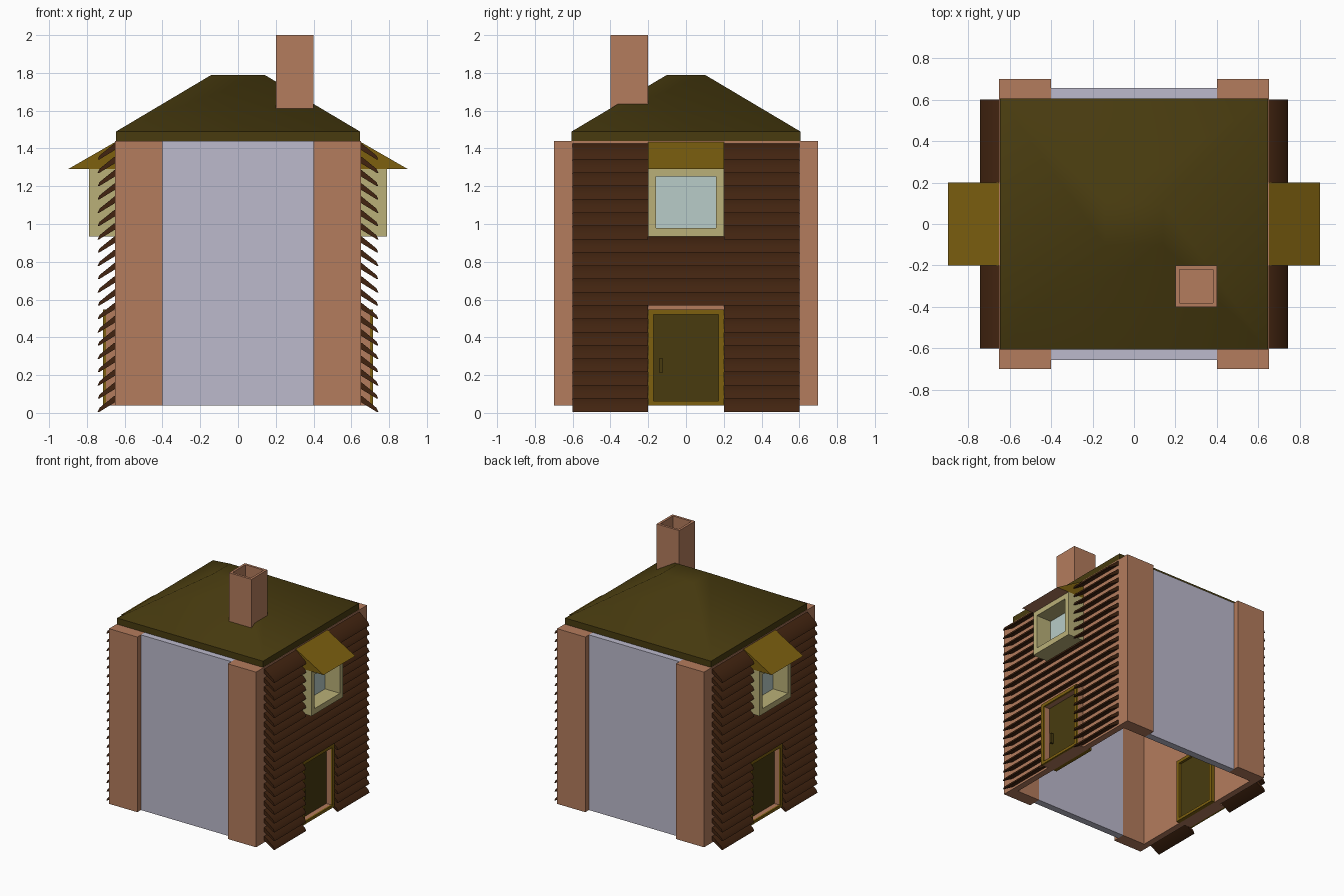
import bpy, bmesh

if "Cube" in bpy.data.objects:
    bpy.data.objects.remove(bpy.data.objects["Cube"])


def srgb(r, g, b):
    return tuple(((c / 255 + 0.055) / 1.055) ** 2.4 if c > 10 else c / 3294 for c in (r, g, b)) + (1.0,)


def material(name, rgb):
    m = bpy.data.materials.new(name)
    m.diffuse_color = srgb(*rgb)
    m.use_nodes = True
    m.node_tree.nodes["Principled BSDF"].inputs["Base Color"].default_value = m.diffuse_color
    return m


BRICK = material("brick", (180, 124, 93))
PLASTER = material("lavender plaster", (188, 186, 204))
BROWN = material("dark brown wood", (66, 36, 16))
OLIVE = material("dark olive", (72, 59, 15))
GOLD = material("ochre", (125, 96, 15))
CREAM = material("cream", (186, 176, 120))
GLASS = material("pale glass", (184, 204, 200))


def finish(name, bm, mats, smooth=None):
    bmesh.ops.recalc_face_normals(bm, faces=bm.faces)
    me = bpy.data.meshes.new(name)
    bm.to_mesh(me)
    bm.free()
    for m in mats:
        me.materials.append(m)
    ob = bpy.data.objects.new(name, me)
    bpy.context.collection.objects.link(ob)
    if smooth:
        bpy.ops.object.select_all(action='DESELECT')
        ob.select_set(True)
        bpy.context.view_layer.objects.active = ob
        bpy.ops.object.shade_smooth_by_angle(angle=smooth)
    return ob


def add_box(bm, x, y, z):
    v = [bm.verts.new((a, b, c)) for a in x for b in y for c in z]
    for f in ((0, 1, 3, 2), (4, 6, 7, 5), (0, 4, 5, 1), (2, 3, 7, 6), (0, 2, 6, 4), (1, 5, 7, 3)):
        bm.faces.new([v[i] for i in f])


def box(name, x, y, z, mat):
    bm = bmesh.new()
    add_box(bm, x, y, z)
    return finish(name, bm, [mat])


def extrude_y(bm, profile, y0, y1):
    """Prism from an x/z profile running along y."""
    a = [bm.verts.new((x, y0, z)) for x, z in profile]
    b = [bm.verts.new((x, y1, z)) for x, z in profile]
    n = len(profile)
    faces = [bm.faces.new(a), bm.faces.new(b[::-1])]
    for i in range(n):
        j = (i + 1) % n
        faces.append(bm.faces.new((a[i], a[j], b[j], b[i])))
    return faces


def ring(name, x, hy, z, side, bottom, top, mat):
    """Rectangular frame facing along x, hollow in the middle."""
    bm = bmesh.new()
    loops = []
    for px in x:
        for w, b, t in ((0, 0, 0), (side, bottom, top)):
            pts = ((-hy + w, z[0] + b), (hy - w, z[0] + b), (hy - w, z[1] - t), (-hy + w, z[1] - t))
            loops.append([bm.verts.new((px, p, q)) for p, q in pts])
    o0, i0, o1, i1 = loops
    for a, b in ((o0, i0), (o1, i1), (o0, o1), (i0, i1)):
        for k in range(4):
            m = (k + 1) % 4
            bm.faces.new((a[k], a[m], b[m], b[k]))
    return finish(name, bm, [mat])


Z0, Z1 = 0.04, 1.44

# Corner pillars and plaster walls, front and back
for s, end in ((-1, "front"), (1, "back")):
    y = sorted((s * 0.6, s * 0.7))
    for t, hand in ((-1, "left"), (1, "right")):
        box(f"{end}_{hand}_pillar", sorted((t * 0.4, t * 0.65)), y, (Z0, Z1), BRICK)
    box(f"{end}_wall", (-0.4, 0.4), sorted((s * 0.6, s * 0.655)), (Z0, Z1), PLASTER)

# Each long side: built on the right, a copy is turned half round for the left
parts = [box("side_wall", (0.6, 0.65), (-0.6, 0.6), (Z0, Z1), BRICK)]

# Overlapping clapboards, interrupted by door and window
bm = bmesh.new()
for i in range(20):
    t = 0.005 + i * 0.0703
    prof = [(0.645, t + 0.085), (0.655, t + 0.085), (0.733, t + 0.022), (0.743, t), (0.735, t), (0.645, t + 0.055)]
    spans = [(-0.6, 0.6)] if 8 <= i <= 12 else [(-0.6, -0.2), (0.2, 0.6)]
    for y0, y1 in spans:
        extrude_y(bm, prof, y0, y1)
parts.append(finish("clapboards", bm, [BROWN], smooth=0.7))

# Door
parts += [
    ring("door_surround", (0.65, 0.70), 0.198, (Z0, 0.545), 0.026, 0.02, 0.024, BRICK),
    ring("door_frame", (0.70, 0.715), 0.2, (Z0, 0.547), 0.028, 0.022, 0.026, GOLD),
    ring("inner_door_frame", (0.57, 0.6), 0.2, (Z0, 0.547), 0.028, 0.022, 0.026, GOLD),
    box("door", (0.59, 0.66), (-0.175, 0.175), (0.055, 0.525), OLIVE),
    box("door_handle", (0.66, 0.685), (-0.14, -0.125), (0.21, 0.29), OLIVE),
]

# Window
parts += [
    ring("window_frame", (0.65, 0.79), 0.2, (0.935, 1.292), 0.04, 0.045, 0.04, CREAM),
    box("window_glass", (0.648, 0.658), (-0.165, 0.165), (0.975, 1.257), GLASS),
]

# Wedge awning, brick-coloured underneath
bm = bmesh.new()
extrude_y(bm, [(0.645, 1.292), (0.897, 1.292), (0.645, 1.437)], -0.2, 0.2)
bm.normal_update()
for f in bm.faces:
    if all(v.co.z < 1.3 for v in f.verts):
        f.material_index = 1
parts.append(finish("awning", bm, [GOLD, BRICK]))

for p in parts:
    name = p.name
    p.name = "right_" + name
    q = p.copy()
    q.name = "left_" + name
    q.rotation_euler.z = 3.14159265
    bpy.context.collection.objects.link(q)

# Hipped roof with a flat top
bm = bmesh.new()
rows = []
for hx, hy, z in ((0.645, 0.605, Z1), (0.645, 0.605, 1.49), (0.14, 0.1, 1.79)):
    rows.append([bm.verts.new((a * hx, b * hy, z)) for a, b in ((-1, -1), (1, -1), (1, 1), (-1, 1))])
bm.faces.new(rows[0])
bm.faces.new(rows[-1])
for a, b in zip(rows, rows[1:]):
    for k in range(4):
        m = (k + 1) % 4
        bm.faces.new((a[k], a[m], b[m], b[k]))
finish("roof", bm, [OLIVE], smooth=0.8)

# Chimney with a sunken flue
bm = bmesh.new()
add_box(bm, (0.2, 0.4), (-0.4, -0.2), (1.5, 2.0))
bm.normal_update()
bmesh.ops.recalc_face_normals(bm, faces=bm.faces)
top = max(bm.faces, key=lambda f: f.calc_center_median().z)
bmesh.ops.inset_region(bm, faces=[top], thickness=0.027)
flue = bmesh.ops.extrude_discrete_faces(bm, faces=[top])["faces"][0]
bmesh.ops.translate(bm, verts=flue.verts, vec=(0, 0, -0.2))
finish("chimney", bm, [BRICK])
